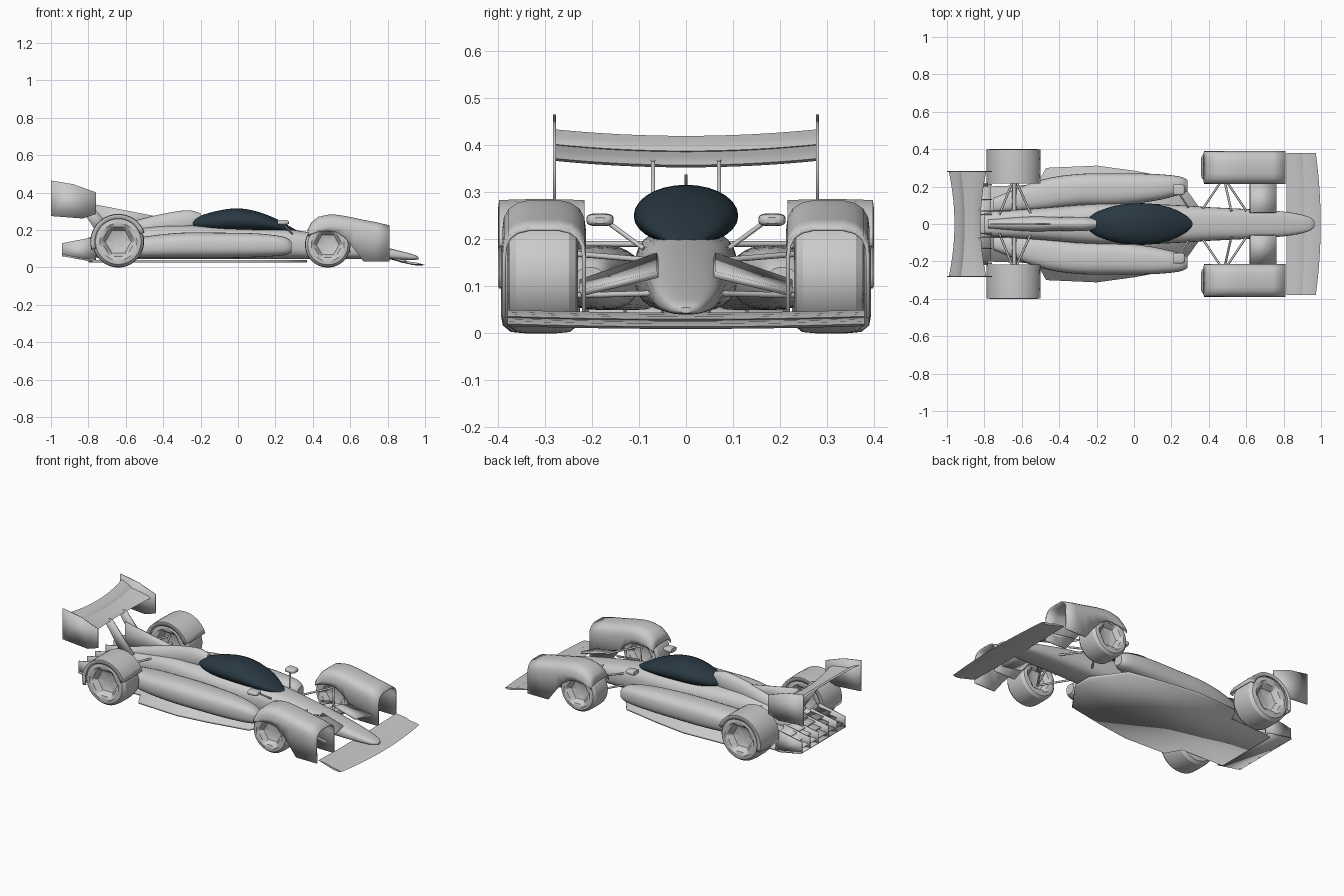
import bpy, bmesh, math
from mathutils import Vector

cube = bpy.data.objects.get("Cube")
if cube:
    bpy.data.objects.remove(cube, do_unlink=True)


def material(name, rgb):
    m = bpy.data.materials.new(name)
    m.use_nodes = True
    m.diffuse_color = (*rgb, 1)
    m.node_tree.nodes["Principled BSDF"].inputs["Base Color"].default_value = (*rgb, 1)
    return m


GREY = material("light grey", (0.6, 0.6, 0.6))
GLASS = material("dark blue glass", (0.022, 0.04, 0.055))


def finish(name, bm, mat=GREY, both=False, solid=0, angle=40):
    bmesh.ops.recalc_face_normals(bm, faces=bm.faces)
    mesh = bpy.data.meshes.new(name)
    bm.to_mesh(mesh)
    bm.free()
    mesh.materials.append(mat)
    ob = bpy.data.objects.new(name, mesh)
    bpy.context.collection.objects.link(ob)
    bpy.ops.object.select_all(action='DESELECT')
    ob.select_set(True)
    bpy.context.view_layer.objects.active = ob
    bpy.ops.object.shade_smooth_by_angle(angle=math.radians(angle))
    if solid:
        mod = ob.modifiers.new("thickness", 'SOLIDIFY')
        mod.thickness = solid
        mod.offset = 0
    if both:
        mod = ob.modifiers.new("mirror", 'MIRROR')
        mod.use_axis = (False, True, False)
    return ob


def skin(rings, closed=True, caps=True):
    """Bridge a row of equal point rings into a surface."""
    bm = bmesh.new()
    vs = [[bm.verts.new(p) for p in r] for r in rings]
    n = len(vs[0])
    for a, b in zip(vs, vs[1:]):
        for i in range(n if closed else n - 1):
            j = (i + 1) % n
            bm.faces.new((a[i], a[j], b[j], b[i]))
    if caps:
        bm.faces.new(vs[0])
        bm.faces.new(vs[-1])
    return bm


def smooth_path(rows, steps=4):
    """Catmull-Rom interpolation through rows of numbers."""
    out = []
    for i in range(len(rows) - 1):
        p = [rows[max(i - 1, 0)], rows[i], rows[i + 1], rows[min(i + 2, len(rows) - 1)]]
        for s in range(steps):
            t = s / steps
            out.append([0.5 * (2 * b + (c - a) * t + (2 * a - 5 * b + 4 * c - d) * t * t
                               + (3 * b - a - 3 * c + d) * t ** 3) for a, b, c, d in zip(*p)])
    return out + [list(rows[-1])]


def hull(name, rows, power=2.0, n=28, **kw):
    """Rows: x, centre y, half width, bottom z, top z."""
    def sp(v):
        return math.copysign(abs(v) ** (2 / power), v)
    rings = []
    for x, cy, w, zb, zt in smooth_path(rows):
        ang = [math.tau * i / n for i in range(n)]
        rings.append([(x, cy + w * sp(math.cos(a)), (zb + zt) / 2 + (zt - zb) / 2 * sp(math.sin(a)))
                      for a in ang])
    return finish(name, skin(rings), **kw)


def plate(name, pts, depth, **kw):
    bm = bmesh.new()
    bm.faces.new([bm.verts.new(p) for p in pts])
    return finish(name, bm, solid=depth, **kw)


def rod(name, a, b, r=0.006):
    a, b = Vector(a), Vector(b)
    u = (b - a).orthogonal().normalized()
    v = (b - a).normalized().cross(u)
    ring = [r * (u * math.cos(t) + v * math.sin(t)) for t in (math.tau * i / 8 for i in range(8))]
    return finish(name, skin([[a + p for p in ring], [b + p for p in ring]]), both=True, angle=60)


def wing(name, span, lead, trail, sweep_lead, sweep_trail, rise, thick):
    """Bowed blade; lead and trail are (x, z) at the tips."""
    rings = []
    for i in range(17):
        y = span * (i / 8 - 1)
        c = 1 - (y / span) ** 2
        a = Vector((lead[0] + sweep_lead * c, y, lead[1] - rise * c))
        b = Vector((trail[0] + sweep_trail * c, y, trail[1] - rise * c))
        up = Vector((0, 0, thick))
        rings.append([a, a.lerp(b, .15) + up * .3, a.lerp(b, .45) + up * .3, b,
                      a.lerp(b, .45) - up * .7, a.lerp(b, .15) - up * .6])
    return finish(name, skin(rings))


# Central body, engine cover and canopy
hull("body", [(.965, 0, .012, .043, .055), (.93, 0, .04, .04, .072), (.8, 0, .066, .042, .105),
              (.6, 0, .08, .045, .15), (.4, 0, .09, .045, .185), (.25, 0, .1, .045, .205),
              (0, 0, .11, .045, .215), (-.25, 0, .105, .045, .225), (-.5, 0, .085, .045, .215),
              (-.8, 0, .065, .055, .16)], power=2.8)
hull("engine_cover", [(-.2, 0, .025, .2, .29), (-.27, 0, .038, .18, .306), (-.4, 0, .036, .16, .287),
                      (-.55, 0, .04, .14, .25), (-.78, 0, .025, .12, .18)])
hull("canopy", [(-.275, 0, .006, .228, .238), (-.2, 0, .063, .2, .277), (-.1, 0, .098, .19, .305),
                (0, 0, .11, .188, .316), (.1, 0, .108, .188, .3), (.2, 0, .085, .188, .262),
                (.28, 0, .043, .183, .218), (.32, 0, .006, .183, .195)], mat=GLASS)
plate("spine_fin", [(-.77, 0, .338), (-.45, 0, .276), (-.4, 0, .2), (-.77, 0, .17)], .006)

# Side pods, floor and its side rims
hull("side_pod", [(.285, .205, .03, .08, .14), (.24, .205, .05, .065, .165), (.1, .195, .073, .055, .182),
                  (-.1, .185, .085, .05, .186), (-.3, .182, .085, .05, .186), (-.5, .155, .08, .05, .165),
                  (-.75, .1, .04, .05, .12)], power=2.6, both=True)
half = [(.37, .06), (.24, .24), (.0, .285), (-.2, .312), (-.47, .3), (-.52, .21), (-.8, .2)]
plate("floor", [(x, y, .033) for x, y in half] + [(x, -y, .033) for x, y in reversed(half)], .014)

# Diffuser with stepped slats and upright fins
plate("diffuser_ramp", [(-.78, -.22, .035), (-.78, .22, .035), (-.94, .22, .065), (-.94, -.22, .065)], .008)
for k in range(3):
    x, z = -.8 - .04 * k, .135 - .025 * k
    plate(f"diffuser_slat_{k + 1}", [(x + .035, -.2, z + .008), (x + .035, .2, z + .008),
                                     (x - .05, .2, z), (x - .05, -.2, z)], .006)
for k in range(3):
    y = .05 + .08 * k
    plate(f"diffuser_fin_{k + 1}", [(-.76, y, .04), (-.76, y, .165), (-.94, y, .13), (-.94, y, .06)],
          .006, both=True)


def wheel(name, x, y, r, w):
    """Lathed tyre with a six-sided dished hub on both sides."""
    rings = []
    prof = [(-w * .45, r * .3, 1), (-w * .55, r * .5, 1), (-w * .92, r * .66, 1), (-w, r * .72, 0),
            (-w * .95, r * .88, 0), (-w * .75, r * .98, 0), (-w * .4, r, 0)]
    prof += [(-t, q, h) for t, q, h in reversed(prof)]
    for t, q, hexed in prof:
        ring = []
        for i in range(48):
            a = math.tau * i / 48
            k = q * (math.cos(math.pi / 6) / math.cos(a % (math.pi / 3) - math.pi / 6) if hexed else 1)
            ring.append((x + k * math.cos(a), y + t, r + k * math.sin(a)))
        rings.append(ring)
    finish(name, skin(rings), both=True, angle=30)


wheel("front_wheel", .48, .305, .122, .075)
wheel("rear_wheel", -.64, .31, .138, .084)

# Curved covers over the rear wheels
arc = [math.radians(20 + 11 * i) for i in range(17)]
rings = [[(-.64 + q * math.cos(a), y, .136 + q * math.sin(a))
          for y, q in ((.218, .125), (.218, .146), (.31, .148), (.396, .146), (.398, .125))] for a in arc]
finish("rear_wheel_cover", skin(rings, closed=False, caps=False), both=True, solid=.005)

# Front wheel fairings: inverted U sections, cut away around the wheel
rings = []
for x, zt, zb in [(.375, .2, .17), (.395, .24, .18), (.43, .268, .19), (.48, .279, .195), (.52, .28, .19),
                  (.57, .273, .16), (.62, .263, .1), (.67, .252, .033), (.74, .239, .033), (.81, .222, .033)]:
    h = min(.06, zt - zb)
    side = [(.085, zb)] + [(.085 * math.cos(a) ** .6, zt - h + h * math.sin(a) ** .8)
                           for a in (math.radians(d) for d in (0, 20, 40, 60, 78))]
    rings.append([(x, .302 + u, z) for u, z in side] + [(x, .302 - u, z) for u, z in reversed(side)])
finish("front_wheel_fairing", skin(rings, closed=False, caps=False), both=True, solid=.008)

# Front wing elements and nose blades
wing("front_wing_main", .38, (.972, .02), (.86, .036), .026, 0, .006, .012)
wing("front_wing_flap", .38, (.9, .036), (.815, .05), .01, 0, .006, .01)
plate("nose_blade", [(.76, .06, .125), (.62, .06, .165), (.62, .225, .108), (.76, .225, .085)], .014, both=True)

# Rear wing, end plates and pylons
wing("rear_wing_main", .28, (-.79, .372), (-.94, .402), -.03, .02, .014, .016)
wing("rear_wing_flap", .28, (-.925, .402), (-.99, .434), .02, .03, .014, .012)
plate("rear_wing_end_plate", [(-1, .28, .465), (-.88, .28, .445), (-.76, .28, .402), (-.76, .28, .285),
                              (-.83, .28, .262), (-1, .28, .275)], .006, both=True)
plate("rear_wing_pylon", [(-.88, .07, .375), (-.81, .07, .365), (-.66, .07, .19), (-.73, .07, .15)],
      .008, both=True)

# Suspension arms
for z_in, z_out in ((.155, .17), (.085, .08)):
    for x in (.36, .6):
        rod("front_arm", (x, .07, z_in), (.48, .25, z_out))
rod("front_push_rod", (.52, .07, .165), (.48, .25, .08))
for z in (.09, .19):
    for x in (-.55, -.72):
        rod("rear_arm", (x, .05, z), (-.64, .25, z))
rod("rear_drive_shaft", (-.64, .04, .138), (-.64, .26, .138), .011)

# Mirrors on stalks
hull("mirror", [(.272, .183, .016, .234, .246), (.262, .183, .027, .229, .253),
                (.23, .183, .029, .228, .255), (.212, .183, .029, .229, .254)], power=3.2, both=True)
rod("mirror_stalk", (.24, .165, .235), (.29, .09, .18), .005)
